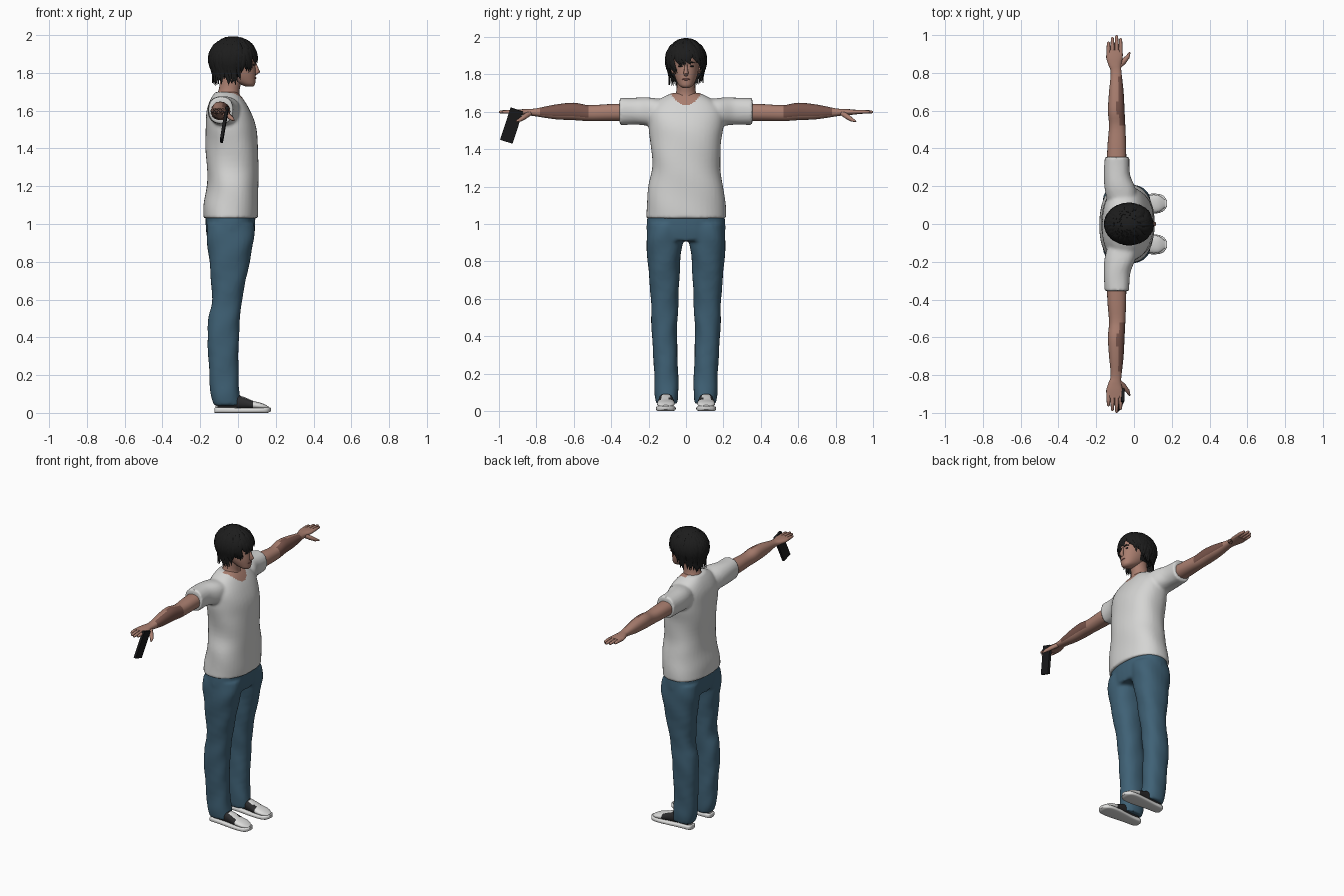
import bpy, bmesh, math, random
from mathutils import Vector, Matrix

random.seed(4)
if "Cube" in bpy.data.objects:
    bpy.data.objects.remove(bpy.data.objects["Cube"], do_unlink=True)


def material(name, *rgb):
    m = bpy.data.materials.new(name)
    m.use_nodes = True
    m.diffuse_color = (*rgb, 1)
    bsdf = next(n for n in m.node_tree.nodes if n.type == 'BSDF_PRINCIPLED')
    bsdf.inputs["Base Color"].default_value = (*rgb, 1)
    return m


SKIN = material("skin", .40, .21, .16)
SHADE = material("dark_skin", .19, .09, .07)
SHIRT = material("shirt_white", .66, .66, .65)
DENIM = material("denim_blue", .05, .12, .18)
HAIR = material("hair_black", .012, .012, .012)
WHITE = material("shoe_white", .72, .72, .71)
CANVAS = material("shoe_canvas", .025, .025, .027)
DEVICE = material("device_black", .01, .01, .011)
LIPS = material("lips", .26, .10, .085)


def finish(name, bm, *mats, rule=None, mirror=False, fuse=0, angle=50):
    """Turn a bmesh into an object; optionally fuse, paint by rule and mirror it."""
    bmesh.ops.recalc_face_normals(bm, faces=bm.faces)
    ob = bpy.data.objects.new(name, bpy.data.meshes.new(name))
    bm.to_mesh(ob.data)
    bm.free()
    bpy.context.collection.objects.link(ob)
    if fuse:
        r = ob.modifiers.new("fuse", 'REMESH')
        r.mode, r.voxel_size = 'VOXEL', fuse
        s = ob.modifiers.new("soften", 'SMOOTH')
        s.iterations = 4
        dg = bpy.context.evaluated_depsgraph_get()
        ob.data = bpy.data.meshes.new_from_object(ob.evaluated_get(dg))
        ob.modifiers.clear()
    ob.data.materials.clear()
    for m in mats:
        ob.data.materials.append(m)
    for p in ob.data.polygons:
        p.material_index = int(rule(p.center, p.normal)) if rule else 0
    bpy.ops.object.select_all(action='DESELECT')
    ob.select_set(True)
    bpy.context.view_layer.objects.active = ob
    bpy.ops.object.shade_smooth_by_angle(angle=math.radians(angle))
    if mirror:
        ob.modifiers.new("mirror", 'MIRROR').use_axis = (False, True, False)
    return ob


def skin_rings(bm, rings):
    loops = [[bm.verts.new(p) for p in ring] for ring in rings]
    n = len(loops[0])
    for a, b in zip(loops, loops[1:]):
        for i in range(n):
            bm.faces.new((a[i], a[(i + 1) % n], b[(i + 1) % n], b[i]))
    bm.faces.new(loops[0])
    bm.faces.new(loops[-1][::-1])


def spline(rows, n):
    out = []
    for i in range(len(rows) - 1):
        q = [rows[max(0, min(len(rows) - 1, i + d))] for d in (-1, 0, 1, 2)]
        for k in range(n):
            t = k / n
            out.append([b + .5 * t * (c - a + t * (2*a - 5*b + 4*c - d + t * (3*(b - c) + d - a)))
                        for a, b, c, d in zip(*q)])
    return out + [list(rows[-1])]


def loft(bm, axis, rows, seg=24, power=2.3, fold=0, rate=30, steps=4):
    """Rows are (position on axis, low and high of the two other axes)."""
    rings = []
    for t, a0, a1, b0, b1 in spline(rows, steps):
        ring = []
        for i in range(seg):
            w = math.tau * i / seg
            c, s = math.cos(w), math.sin(w)
            k = 1 + fold * math.sin(3 * w + rate * t)
            a = (a0 + a1) / 2 + k * (a1 - a0) / 2 * math.copysign(abs(c) ** (2 / power), c)
            b = (b0 + b1) / 2 + k * (b1 - b0) / 2 * math.copysign(abs(s) ** (2 / power), s)
            ring.append({'z': (a, b, t), 'y': (a, t, b), 'x': (t, a, b)}[axis])
        rings.append(ring)
    skin_rings(bm, rings)


def tube(bm, pts, radii, out=(0, 0, 1), flat=1, seg=8):
    rings = []
    pts = [Vector(p) for p in pts]
    for i, (p, r) in enumerate(zip(pts, radii)):
        d = (pts[min(i + 1, len(pts) - 1)] - pts[max(i - 1, 0)]).normalized()
        u = d.cross(Vector(out)).normalized()
        v = u.cross(d)
        rings.append([p + r * (u * math.cos(w) + v * flat * math.sin(w))
                      for w in (math.tau * k / seg for k in range(seg))])
    skin_rings(bm, rings)


def ellipsoid(bm, centre, size, seg=16):
    m = Matrix.Translation(centre) @ Matrix.Diagonal((*size, 1))
    return bmesh.ops.create_uvsphere(bm, u_segments=seg, v_segments=seg // 2, radius=1, matrix=m)


# Shirt: torso and both sleeves fused, with a scooped neckline
bm = bmesh.new()
loft(bm, 'z', [(1.03, -.185, .105, -.215, .215), (1.1, -.182, .107, -.211, .211),
               (1.2, -.165, .108, -.2, .2), (1.3, -.165, .108, -.182, .182),
               (1.42, -.172, .106, -.187, .187), (1.52, -.172, .093, -.2, .2),
               (1.6, -.165, .065, -.195, .195), (1.66, -.145, .03, -.15, .15),
               (1.7, -.12, -.005, -.075, .075)], seg=40, fold=.012, rate=26)
for s in (1, -1):
    loft(bm, 'y', [(s * .08, -.13, .02, 1.5, 1.66), (s * .18, -.155, .01, 1.52, 1.675),
                   (s * .26, -.16, -.02, 1.53, 1.675), (s * .355, -.155, -.025, 1.53, 1.675)],
         fold=.01, rate=40)
finish("shirt", bm, SHIRT, SKIN, fuse=.009,
       rule=lambda c, n: c.x > -.06 and c.z > 1.635 + 9 * c.y ** 2 and abs(c.y) < .085)

# Jeans: hips and two legs fused
bm = bmesh.new()
loft(bm, 'z', [(.91, -.16, .08, -.19, .19), (.97, -.17, .09, -.21, .21),
               (1.06, -.172, .092, -.205, .205)], seg=32)
for s in (1, -1):
    legs = [(.04, -.13, .015, .045, .16), (.1, -.145, .01, .04, .168), (.2, -.152, .002, .042, .17),
            (.4, -.162, .005, .048, .182), (.5, -.157, .012, .044, .186), (.6, -.138, .022, .04, .188),
            (.8, -.152, .062, .03, .205), (.92, -.165, .085, .015, .212), (1, -.165, .085, .01, .205)]
    loft(bm, 'z', [(z, a, b, s * c, s * d) for z, a, b, c, d in legs], fold=.022, rate=34)
finish("jeans", bm, DENIM, fuse=.01)

# Bare arms with hands
bm = bmesh.new()
loft(bm, 'y', [(.3, -.145, -.04, 1.55, 1.645), (.42, -.14, -.042, 1.55, 1.64),
               (.52, -.132, -.046, 1.55, 1.635), (.6, -.138, -.05, 1.555, 1.648),
               (.7, -.132, -.055, 1.56, 1.638), (.8, -.123, -.066, 1.575, 1.618),
               (.84, -.135, -.068, 1.58, 1.615), (.88, -.147, -.06, 1.583, 1.613),
               (.92, -.143, -.06, 1.587, 1.609)], seg=24)
for x, tip in ((-.135, .965), (-.114, .99), (-.092, 1), (-.071, .985)):
    mid = (.9 + tip) / 2
    tube(bm, [(x, .89, 1.598), (x, mid, 1.6), (x, tip - .008, 1.599), (x, tip, 1.598)],
         (.011, .0105, .008, .003))
tube(bm, [(-.085, .83, 1.595), (-.055, .86, 1.575), (-.033, .885, 1.558), (-.022, .908, 1.548)],
     (.014, .015, .011, .004))
finish("arms", bm, SKIN, SHADE, mirror=True,
       rule=lambda c, n: .52 < c.y < .78 and n.x > .1 and n.z > -.5)

# Flat device held in the right hand
bm = bmesh.new()
up = Vector((.03, .057, .175)).normalized()
thin = (Vector((1, 0, 0)) - up * up.x).normalized()
turn = Matrix((thin, up.cross(thin), up)).transposed().to_4x4()
bmesh.ops.create_cube(bm, size=1, matrix=Matrix.Translation((-.073, -.932, 1.526)) @ turn
                      @ Matrix.Diagonal((.016, .07, .182, 1)))
finish("held_device", bm, DEVICE, angle=30)

# Neck
bm = bmesh.new()
loft(bm, 'z', [(1.63, -.115, .03, -.075, .075), (1.68, -.112, .01, -.062, .062),
               (1.72, -.1, .01, -.05, .05), (1.8, -.09, .03, -.05, .05)], power=2)
finish("neck", bm, SKIN)

# Head with nose and ears
bm = bmesh.new()
loft(bm, 'z', [(1.728, .04, .08, -.018, .018), (1.74, .01, .09, -.036, .036),
               (1.765, -.04, .093, -.051, .051), (1.8, -.08, .094, -.063, .063),
               (1.85, -.11, .091, -.07, .07), (1.9, -.115, .093, -.072, .072),
               (1.95, -.095, .07, -.06, .06), (1.975, -.06, .03, -.03, .03)], seg=32, power=2.1)
tube(bm, [(.087, 0, 1.86), (.096, 0, 1.83), (.104, 0, 1.807), (.092, 0, 1.796)],
     (.006, .009, .014, .01), out=(1, 0, 0))
for s in (1, -1):
    ellipsoid(bm, (-.015, s * .071, 1.83), (.018, .009, .03))
finish("head", bm, SKIN, angle=70)

# Eyes, eyebrows and mouth
bm = bmesh.new()
for s in (1, -1):
    ellipsoid(bm, (.083, s * .03, 1.843), (.005, .013, .0045))
    tube(bm, [(.09, s * .013, 1.858), (.086, s * .032, 1.865), (.074, s * .048, 1.86)],
         (.003, .004, .001), out=(1, 0, 0))
finish("eyes_and_brows", bm, HAIR)
bm = bmesh.new()
ellipsoid(bm, (.091, 0, 1.773), (.006, .021, .0055))
finish("mouth", bm, LIPS)

# Hair: a scalp cap cut away over the face, covered in tapering locks
C, R = Vector((-.027, 0, 1.875)), Vector((.126, .107, .119))
bm = bmesh.new()
ellipsoid(bm, C, R, 32)
low = [v for v in bm.verts if v.co.z < 1.77 + .11 * max(0, min(1, v.co.x / .08))]
bmesh.ops.delete(bm, geom=low, context='VERTS')
for i in range(120):
    az = math.tau * i / 120 + random.uniform(-.05, .05)
    sweep = random.uniform(-.35, .35) + .25 * max(0, math.cos(az))
    top = C.z + R.z * random.uniform(.5, .96)
    end = 1.745 + .125 * max(0, math.cos(az)) + random.uniform(-.015, .025)
    flare = random.uniform(0, .07)
    pts = []
    for k in range(7):
        t = k / 6
        z = top + (end - top) * t
        f = (z - C.z) / R.z
        hor = math.sqrt(max(0, 1 - f * f))
        hor = (hor if f > 0 else max(hor, .82)) * (.99 + flare * t * t)
        a = az + sweep * t * t
        pts.append((C.x + R.x * hor * math.cos(a), R.y * hor * math.sin(a), z))
    tube(bm, pts, (.006, .014, .018, .017, .014, .008, .001),
         out=(math.cos(az), math.sin(az), .2), flat=.4, seg=6)
finish("hair", bm, HAIR)

# Shoes: rubber sole, canvas upper with white toe and laces
bm = bmesh.new()
loft(bm, 'x', [(-.125, .085, .125, 0, .025), (-.11, .07, .142, 0, .03), (-.04, .068, .147, 0, .028),
               (.06, .056, .158, 0, .027), (.12, .056, .16, 0, .028), (.155, .068, .15, 0, .029),
               (.174, .092, .125, .008, .027)], power=4)
finish("shoe_soles", bm, WHITE, mirror=True)
bm = bmesh.new()
loft(bm, 'x', [(-.118, .09, .12, .02, .07), (-.1, .076, .136, .02, .09), (-.03, .074, .141, .02, .1),
               (.03, .066, .148, .02, .085), (.08, .061, .154, .02, .064), (.13, .064, .152, .02, .05),
               (.165, .09, .127, .02, .032)])
finish("shoe_uppers", bm, CANVAS, WHITE, mirror=True,
       rule=lambda c, n: c.x > .085 or c.x < -.105 or (c.x > .01 and abs(c.y - .108) < .02))
